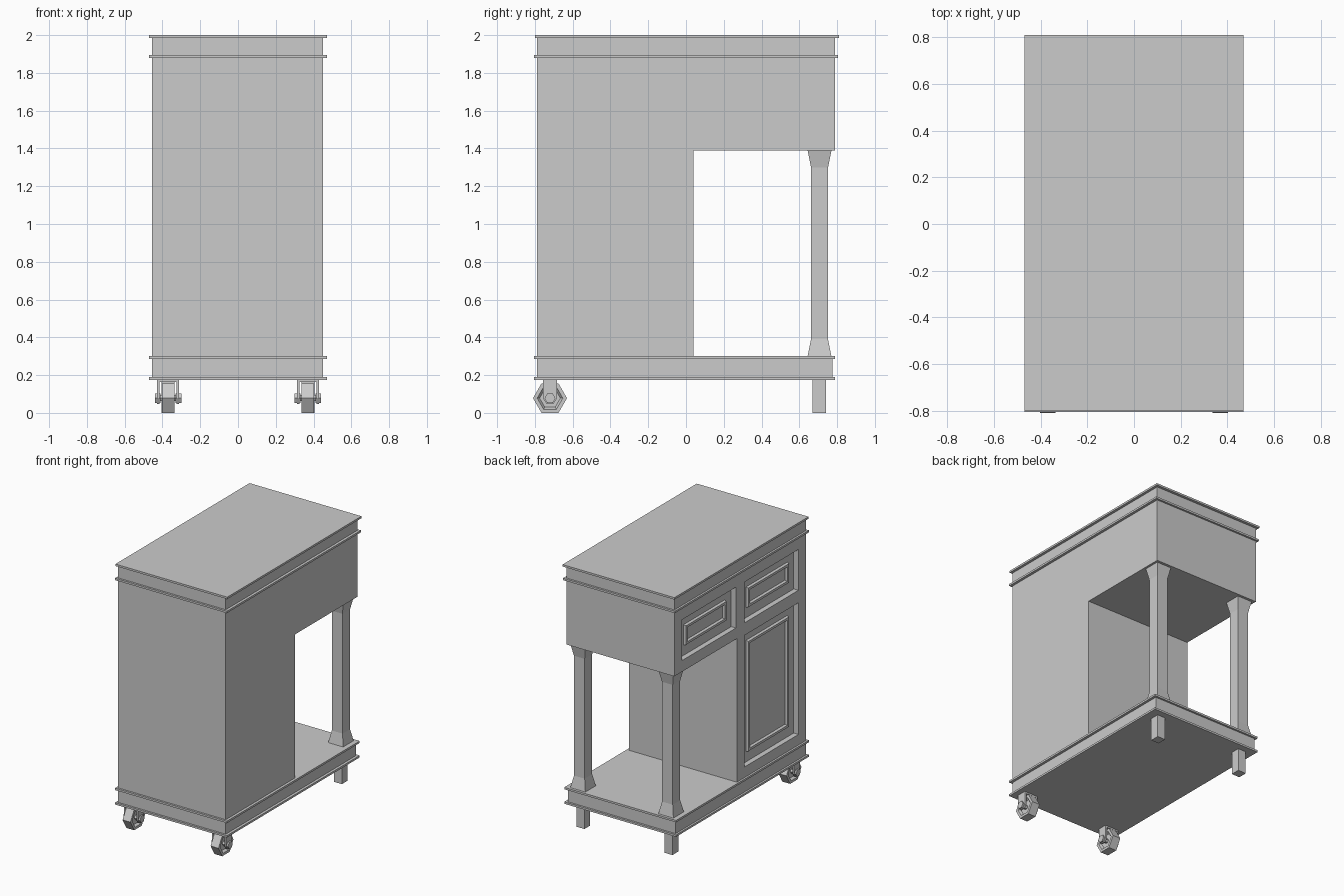
import bpy, bmesh, math
from mathutils import Vector

if "Cube" in bpy.data.objects:
    bpy.data.objects.remove(bpy.data.objects["Cube"])


def mesh_object(name, verts, faces):
    me = bpy.data.meshes.new(name)
    me.from_pydata(verts, [], faces)
    bm = bmesh.new()
    bm.from_mesh(me)
    bmesh.ops.recalc_face_normals(bm, faces=bm.faces)
    bm.to_mesh(me)
    bm.free()
    ob = bpy.data.objects.new(name, me)
    bpy.context.collection.objects.link(ob)
    return ob


def stack(name, sections):
    """Bridge equal-sided rings of points and cap both ends."""
    n = len(sections[0])
    verts = [p for s in sections for p in s]
    faces = [list(range(n)), list(range(len(verts) - n, len(verts)))]
    for k in range(len(sections) - 1):
        for i in range(n):
            j = (i + 1) % n
            faces.append([k * n + i, k * n + j, (k + 1) * n + j, (k + 1) * n + i])
    return mesh_object(name, verts, faces)


def rect(cx, cy, hx, hy, z):
    return [(cx - hx, cy - hy, z), (cx + hx, cy - hy, z), (cx + hx, cy + hy, z), (cx - hx, cy + hy, z)]


def box(name, x0, x1, y0, y1, z0, z1):
    c = ((x0 + x1) / 2, (y0 + y1) / 2, (x1 - x0) / 2, (y1 - y0) / 2)
    return stack(name, [rect(*c, z0), rect(*c, z1)])


def extrude_x(name, profile, x0, x1):
    return stack(name, [[(x, y, z) for y, z in profile] for x in (x0, x1)])


def hexagon(x, y, z, r):
    return [(x, y + r * math.cos(i * math.pi / 3), z + r * math.sin(i * math.pi / 3)) for i in range(6)]


# Cabinet body: L-shaped side profile
body = extrude_x("cabinet_body", [(-.79, .29), (.04, .29), (.04, 1.39), (.79, 1.39), (.79, 1.99), (-.79, 1.99)],
                 -.455, .45)

# Recessed openings on the left face: two drawers and a door
openings = {"drawer_back": (.05, .70, 1.475, 1.785),
            "drawer_front": (-.70, -.05, 1.475, 1.785),
            "door": (-.70, -.05, .38, 1.38)}
for name, (y0, y1, z0, z1) in openings.items():
    cutter = box(name + "_cutter", -.6, -.415, y0, y1, z0, z1)
    cutter.hide_render = True
    mod = body.modifiers.new("recess", 'BOOLEAN')
    mod.object, mod.operation, mod.solver = cutter, 'DIFFERENCE', 'EXACT'
    bpy.context.view_layer.objects.active = body
    bpy.ops.object.modifier_apply(modifier=mod.name)
    bpy.data.objects.remove(cutter)


# Raised bevelled moulding frame on each panel
def moulding(name, y0, y1, z0, z1):
    steps = [(0, -.41), (.008, -.432), (.026, -.432), (.034, -.41)]
    verts, faces = [], []
    for d, x in steps:
        verts += [(x, y0 + d, z0 + d), (x, y1 - d, z0 + d), (x, y1 - d, z1 - d), (x, y0 + d, z1 - d)]
    for k in range(4):
        m = (k + 1) % 4
        for i in range(4):
            j = (i + 1) % 4
            faces.append([k * 4 + i, k * 4 + j, m * 4 + j, m * 4 + i])
    mesh_object(name, verts, faces)


for name, (y0, y1, z0, z1) in openings.items():
    moulding(name + "_moulding", y0 + .075, y1 - .075, z0 + .075, z1 - .075)

# Top slab, base and trim bands
box("top_slab", -.47, .47, -.80, .81, 1.985, 2.0)
box("top_trim", -.47, .47, -.805, .805, 1.88, 1.895)
box("base", -.455, .45, -.79, .775, .18, .295)
box("base_upper_trim", -.47, .47, -.805, .79, .285, .30)
box("base_lower_trim", -.47, .47, -.805, .79, .175, .19)

for side, x in (("left", -.37), ("right", .37)):
    # Square post with flared ends, and foot below it
    prof = [(.063, .30), (.058, .325), (.045, .39), (.045, 1.30), (.058, 1.365), (.063, 1.39)]
    stack(side + "_post", [rect(x, .707, h, h, z) for h, z in prof])
    box(side + "_foot", x - .034, x + .034, .67, .74, 0, .18)

    # Hexagonal caster wheel with dished sides
    wy, wz = -.72, .078
    wheel = [(-.015, .055), (-.033, .068), (-.033, .09), (.033, .09), (.033, .068), (.015, .055)]
    stack(side + "_wheel", [hexagon(x + dx, wy, wz, r) for dx, r in wheel])
    stack(side + "_axle", [hexagon(x + dx, wy, wz, .018) for dx in (-.06, .06)])
    # Fork plates, bolts and bridge
    fork = [(-.757, .18), (-.757, .078), (-.738, .048), (-.702, .048), (-.683, .078), (-.683, .18)]
    for s in (-1, 1):
        tag = "inner" if s * x < 0 else "outer"
        extrude_x(f"{side}_{tag}_fork", fork, x + s * .045, x + s * .058)
        stack(f"{side}_{tag}_bolt", [hexagon(x + s * d, wy, wz, .029) for d in (.04, .07)])
    box(side + "_fork_bridge", x - .05, x + .05, -.757, -.683, .163, .18)
